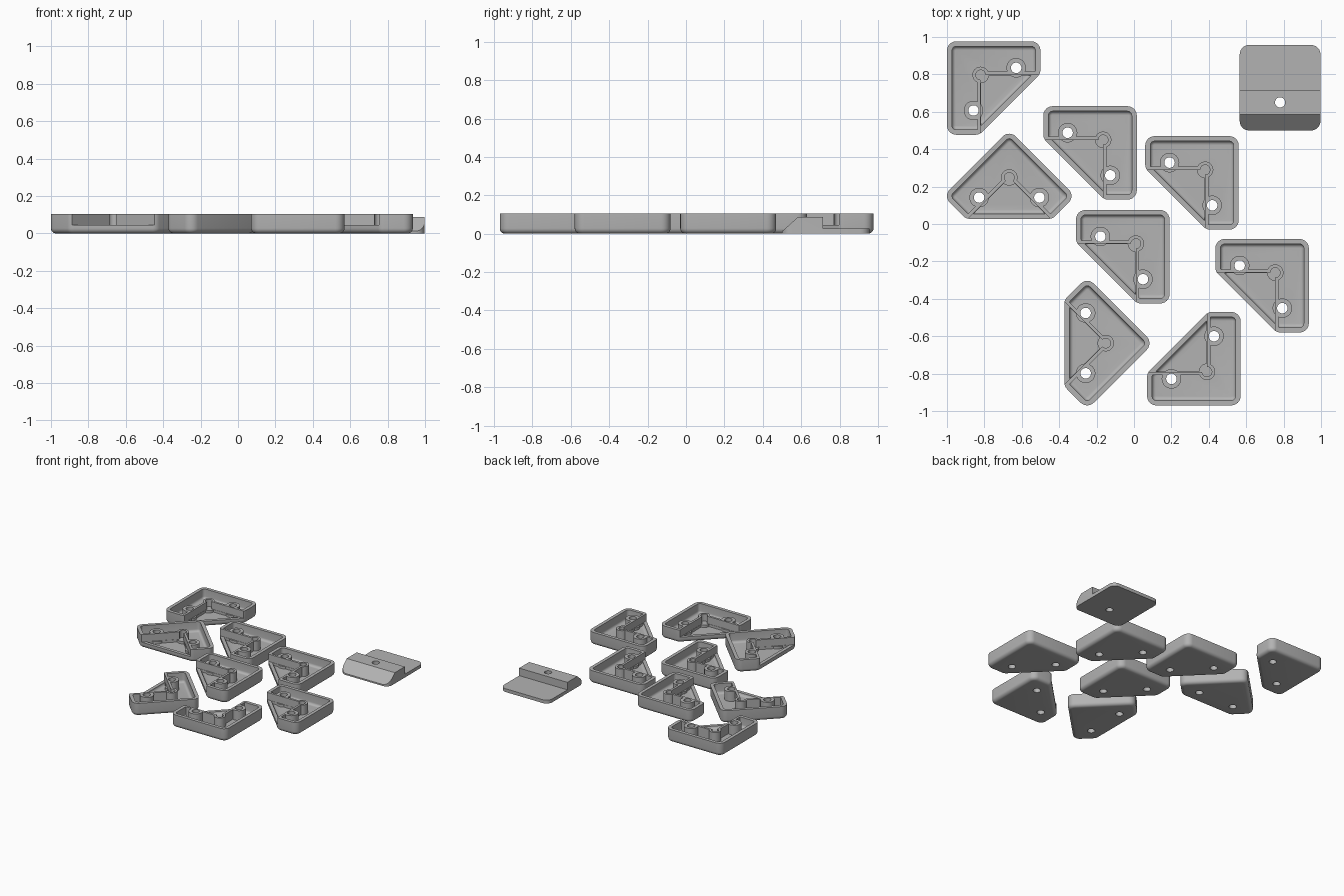
import bpy, bmesh
from math import cos, sin, pi, radians
from mathutils import Vector

if "Cube" in bpy.data.objects:
    bpy.data.objects.remove(bpy.data.objects["Cube"])

HEIGHT, NOTCH, LEDGE, FLOOR = 0.104, 0.07, 0.045, 0.025

grey = bpy.data.materials.new("mid grey")
grey.use_nodes = True
COLOR = (0.45, 0.45, 0.45, 1)
grey.diffuse_color = COLOR
grey.node_tree.nodes["Principled BSDF"].inputs["Base Color"].default_value = COLOR


def add_object(name, mesh):
    ob = bpy.data.objects.new(name, mesh)
    bpy.context.collection.objects.link(ob)
    return ob


def rounded(points, radius, inset=0.0, steps=6):
    """Convex counter-clockwise outline with round corners, moved inwards by inset."""
    pts, out = [Vector(p) for p in points], []
    for i, p in enumerate(pts):
        a = (p - pts[i - 1]).normalized()
        b = (pts[(i + 1) % len(pts)] - p).normalized()
        na, nb = Vector((a.y, -a.x)), Vector((b.y, -b.x))
        centre = p - (na + nb) * radius / (1 + na.dot(nb))
        for k in range(steps + 1):
            n = na.slerp(nb, k / steps)
            out.append(centre + n * (radius - inset))
    return out


def loft(name, layers):
    """Closed solid through a stack of (outline, z) layers."""
    bm = bmesh.new()
    rings = [[bm.verts.new((p[0], p[1], z)) for p in line] for line, z in layers]
    for low, high in zip(rings, rings[1:]):
        for i in range(len(low)):
            j = (i + 1) % len(low)
            bm.faces.new((low[i], low[j], high[j], high[i]))
    bm.faces.new(rings[0][::-1])
    bm.faces.new(rings[-1])
    mesh = bpy.data.meshes.new(name)
    bm.to_mesh(mesh)
    bm.free()
    return add_object(name, mesh)


def box(x0, x1, y0, y1, z0, z1):
    line = [(x0, y0), (x1, y0), (x1, y1), (x0, y1)]
    return loft("cutter", [(line, z0), (line, z1)])


def cylinder(x, y, r, z0, z1, sides=32):
    line = [(x + r * cos(2 * pi * i / sides), y + r * sin(2 * pi * i / sides)) for i in range(sides)]
    return loft("cutter", [(line, z0), (line, z1)])


def combine(ob, tools, operation="DIFFERENCE"):
    """Apply booleans in order, then discard the tools."""
    for tool in tools:
        mod = ob.modifiers.new("cut", "BOOLEAN")
        mod.operation, mod.solver, mod.object = operation, "EXACT", tool
    bpy.context.view_layer.update()
    mesh = bpy.data.meshes.new_from_object(ob.evaluated_get(bpy.context.evaluated_depsgraph_get()))
    ob.modifiers.clear()
    ob.data = mesh
    for tool in tools:
        bpy.data.objects.remove(tool)
    return ob


def finish(ob):
    ob.data.materials.clear()
    ob.data.materials.append(grey)
    bpy.ops.object.select_all(action="DESELECT")
    ob.select_set(True)
    bpy.context.view_layer.objects.active = ob
    bpy.ops.object.shade_smooth_by_angle(angle=radians(30))


# Corner bracket: tray body with a filleted bottom edge
S, D = 0.25, 0.077
outline = [(-S, S), (-S, D), (D, -S), (S, -S), (S, S)]


def fillet(radius, base_inset, z, steps=5):
    angles = [pi / 2 * k / steps for k in range(steps + 1)]
    return [(rounded(outline, 0.05, base_inset + radius * (1 - sin(a))), z + radius * (1 - cos(a)))
            for a in angles]


bracket = loft("corner_bracket_1", fillet(0.028, 0, 0) + [(rounded(outline, 0.05), HEIGHT)])

# Pocket, leaving the inner L wall, its corner bulge and the screw bosses standing
pocket = loft("cutter", fillet(0.02, 0.027, FLOOR) + [(rounded(outline, 0.05, 0.027), 0.15)])
screws = [(-0.12, 0.108), (0.108, -0.12)]
wall = NOTCH + 0.018
keep = [box(-0.4, wall, NOTCH - 0.002, wall, -0.1, 0.2),
        box(NOTCH - 0.002, wall, -0.4, wall - 0.001, -0.1, 0.2),
        cylinder(NOTCH, NOTCH, 0.044, -0.1, 0.2)]
keep += [cylinder(x, y, 0.052, -0.1, 0.2) for x, y in screws]
combine(pocket, keep)

# Notch for the seated panel, corner relief and screw holes
cuts = [pocket, box(-0.4, NOTCH, -0.4, NOTCH, LEDGE, 0.3),
        cylinder(NOTCH, NOTCH, 0.026, LEDGE, 0.3)]
cuts += [cylinder(x, y, 0.028, -0.2, 0.4) for x, y in screws]
combine(bracket, cuts)
finish(bracket)

# Eight copies laid out flat: x, y, turn in degrees
layout = [(-0.75, 0.727, 90), (-0.235, 0.38, 0), (0.31, 0.22, 0), (-0.06, -0.175, 0),
          (0.685, -0.33, 0), (-0.667, 0.15, 45), (-0.25, -0.637, -45), (0.32, -0.72, -90)]
for i, (x, y, turn) in enumerate(layout):
    ob = bracket if i == 0 else add_object(f"corner_bracket_{i + 1}", bracket.data)
    ob.location = (x, y, 0)
    ob.rotation_euler.z = radians(turn)

# Stepped clamp plate: rounded footprint trimmed by a side profile
X0, X1, Y0, Y1 = 0.565, 0.997, 0.5, 0.957
foot = rounded([(X0, Y0), (X1, Y0), (X1, Y1), (X0, Y1)], 0.05)
plate = loft("clamp_plate", [(foot, 0), (foot, 0.088)])
slope = [(Y0 - 0.1, -0.077), (Y0, 0.012), (0.587, 0.09), (0.587, 0.2), (Y0 - 0.1, 0.2)]
ramp = loft("cutter", [(slope, 0.5), (slope, 1.1)])
for v in ramp.data.vertices:
    v.co = (v.co.z, v.co.x, v.co.y)
combine(plate, [ramp, box(0.5, 1.1, 0.713, 1.1, 0.027, 0.2),
                cylinder(0.781, 0.65, 0.027, -0.1, 0.2)])
finish(plate)
